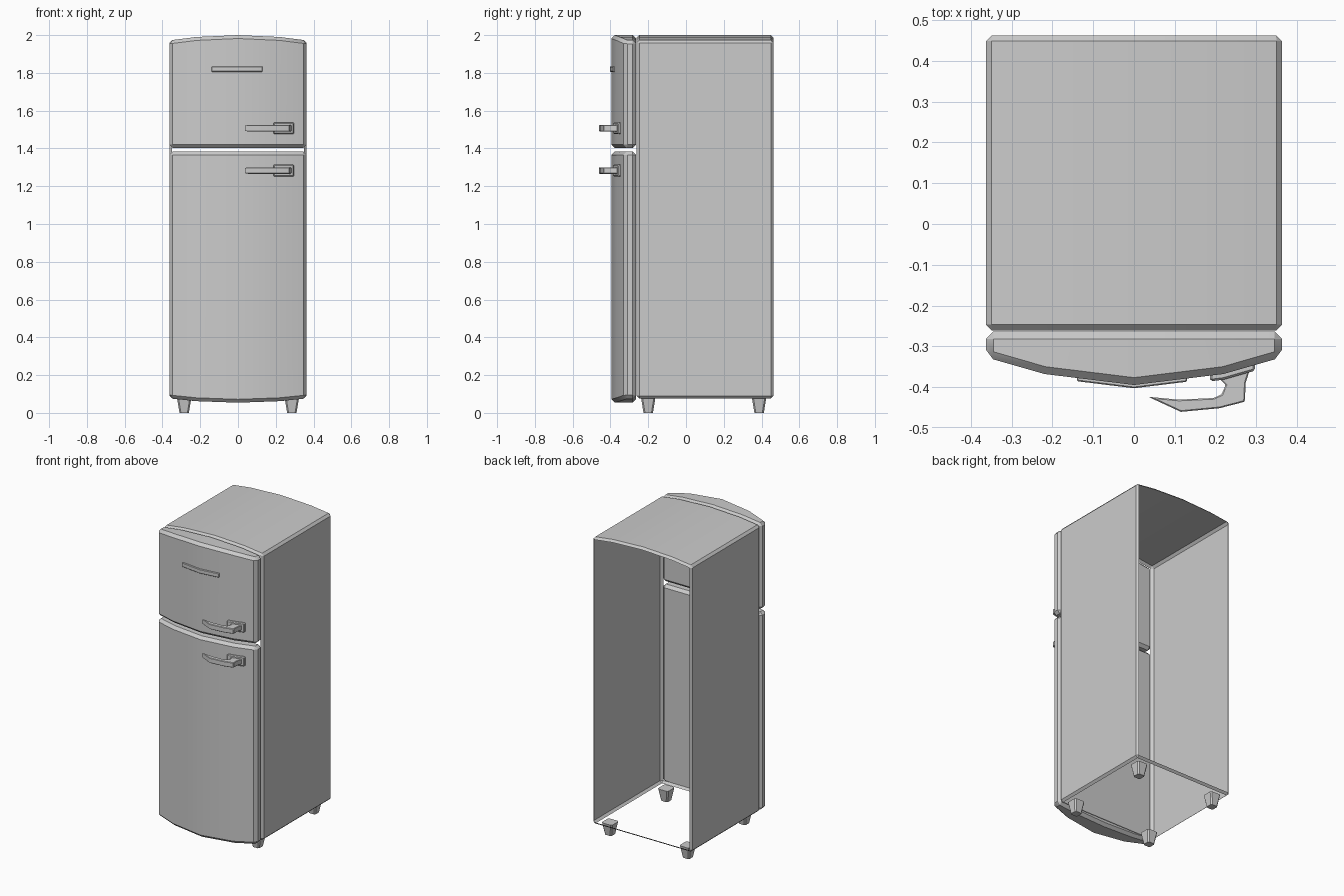
import bpy, bmesh, math

if "Cube" in bpy.data.objects:
    bpy.data.objects.remove(bpy.data.objects["Cube"])

COLS = [-0.363, -0.22, 0.0, 0.22, 0.363]


def lerp(table, x):
    pts = sorted(table)
    for (xa, a), (xb, b) in zip(pts, pts[1:]):
        if x <= xb:
            return a + (b - a) * (x - xa) / (xb - xa)
    return pts[-1][1]


def bulge(x):
    # y of the bowed door front
    return lerp([(0, -0.395), (0.22, -0.368), (0.363, -0.327)], abs(x))


def drop(x):
    # how far the arched top falls away from the centre
    return lerp([(0, 0), (0.22, 0.01), (0.363, 0.028)], abs(x))


def bevel_sharp(bm, offset, segments=1):
    bm.normal_update()
    edges = [e for e in bm.edges if e.calc_face_angle(0) > math.radians(35)]
    bmesh.ops.bevel(bm, geom=edges, offset=offset, offset_type='OFFSET',
                    segments=segments, profile=0.5, affect='EDGES')
    bm.normal_update()


def finish(bm, name):
    me = bpy.data.meshes.new(name)
    bm.to_mesh(me)
    bm.free()
    ob = bpy.data.objects.new(name, me)
    bpy.context.collection.objects.link(ob)
    bpy.ops.object.select_all(action='DESELECT')
    bpy.context.view_layer.objects.active = ob
    ob.select_set(True)
    bpy.ops.object.shade_smooth_by_angle(angle=math.radians(30))
    return ob


def slab(cols, front, back, bottom, top, bevel):
    """Closed block lofted through vertical slices along x."""
    bm = bmesh.new()
    rings = [[bm.verts.new(p) for p in (
        (x, front(x), bottom(x)), (x, back(x), bottom(x)),
        (x, back(x), top(x)), (x, front(x), top(x)))] for x in cols]
    for a, b in zip(rings, rings[1:]):
        for i in range(4):
            j = (i + 1) % 4
            bm.faces.new((a[i], a[j], b[j], b[i]))
    bm.faces.new(rings[0])
    bm.faces.new(rings[-1])
    bmesh.ops.recalc_face_normals(bm, faces=bm.faces[:])
    bevel_sharp(bm, bevel)
    return bm


def prism(outline, z0, z1, bevel):
    """Plan outline extruded upward."""
    bm = bmesh.new()
    face = bm.faces.new([bm.verts.new((x, y, z0)) for x, y in outline])
    new = bmesh.ops.extrude_face_region(bm, geom=[face])['geom']
    verts = [v for v in new if isinstance(v, bmesh.types.BMVert)]
    bmesh.ops.translate(bm, verts=verts, vec=(0, 0, z1 - z0))
    bmesh.ops.recalc_face_normals(bm, faces=bm.faces[:])
    bevel_sharp(bm, bevel)
    return bm


# Cabinet shell: arched top and two sides, open front, back and bottom
bm = slab(COLS, lambda x: -0.261, lambda x: 0.463,
          lambda x: 0.076, lambda x: 2.0 - drop(x), 0.014)
openings = [f for f in bm.faces if abs(f.normal.y) > 0.99 or f.normal.z < -0.99]
bmesh.ops.delete(bm, geom=openings, context='FACES')
finish(bm, "cabinet")

# Doors
door_back = lambda x: -0.264
finish(slab(COLS, bulge, door_back, lambda x: 1.402,
            lambda x: 2.0 - drop(x), 0.018), "freezer_door")
finish(slab(COLS, bulge, door_back, lambda x: 0.054 + drop(x) * 0.8,
            lambda x: 1.383, 0.018), "main_door")

# Trim strip on the freezer door
finish(slab([-0.14, 0.0, 0.13], lambda x: bulge(x) - 0.008,
            lambda x: bulge(x) + 0.01, lambda x: 1.806,
            lambda x: 1.834, 0.003), "trim_strip")

# Handles: hooked lever on a mounting plate
LEVER = [(0.035, -0.424), (0.11, -0.431), (0.195, -0.427), (0.215, -0.418),
         (0.225, -0.395), (0.205, -0.375), (0.285, -0.355), (0.274, -0.39),
         (0.272, -0.436), (0.21, -0.452), (0.115, -0.461)]
for name, z in (("freezer", 1.507), ("main", 1.283)):
    finish(prism(LEVER, z - 0.017, z + 0.017, 0.003), name + "_handle_lever")
    finish(slab([0.187, 0.22, 0.297], lambda x: bulge(x) - 0.014,
                lambda x: bulge(x) + 0.01, lambda x: z - 0.031,
                lambda x: z + 0.031, 0.005), name + "_handle_plate")

# Tapered feet
for y, end in ((-0.2, "front"), (0.387, "rear")):
    for side, s in (("left", -1), ("right", 1)):
        bm = bmesh.new()
        bmesh.ops.create_cube(bm, size=1)
        for v in bm.verts:
            h = 0.038 if v.co.z > 0 else 0.025
            v.co = (s * 0.285 + math.copysign(h, v.co.x),
                    y + math.copysign(h, v.co.y), 0.08 if v.co.z > 0 else 0)
        bm.normal_update()
        uprights = [e for e in bm.edges
                    if abs(e.verts[0].co.z - e.verts[1].co.z) > 0.01]
        bmesh.ops.bevel(bm, geom=uprights, offset=0.008, segments=1,
                        profile=0.5, affect='EDGES')
        finish(bm, f"{end}_{side}_foot")
